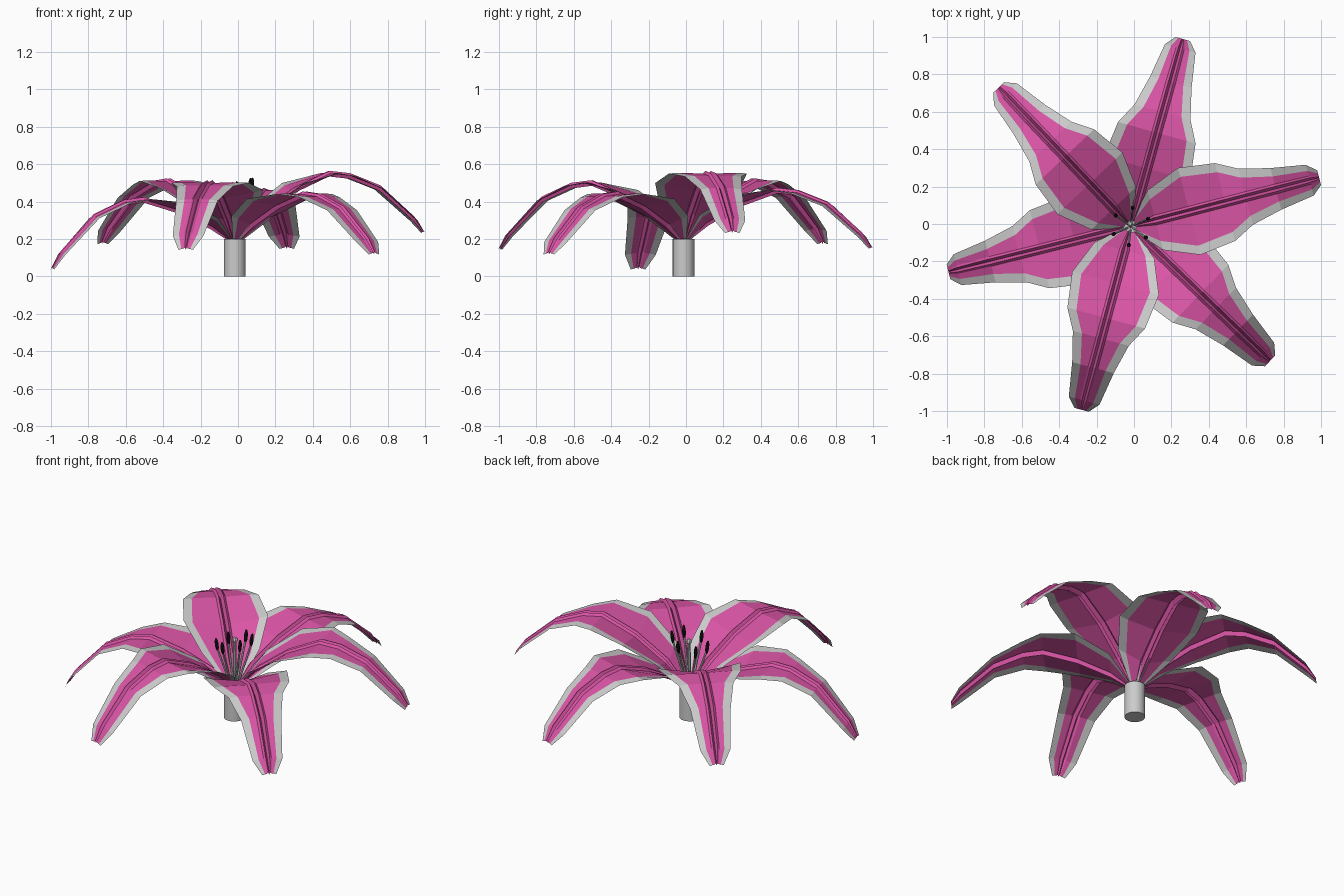
import bpy, bmesh, math
from mathutils import Vector

if "Cube" in bpy.data.objects:
    bpy.data.objects.remove(bpy.data.objects["Cube"])

CX, CY = -0.017, -0.013


def material(name, rgb):
    m = bpy.data.materials.new(name)
    m.diffuse_color = (*rgb, 1)
    m.use_nodes = True
    m.node_tree.nodes["Principled BSDF"].inputs["Base Color"].default_value = m.diffuse_color
    return m


pink = material("petal_pink", (0.70, 0.09, 0.38))
black = material("anther_dark", (0.012, 0.008, 0.01))
grey = material("edge_grey", (0.8, 0.8, 0.8))

# Petal stations: distance, half width, rise, drop, edge lift
STATIONS = [(0.0, 0.015, 0.0, 0, 0.0), (0.13, 0.165, 0.40, 0, 0.045),
            (0.31, 0.24, 0.76, 0, 0.04), (0.50, 0.215, 1.0, 0, 0.0),
            (0.61, 0.155, 1.0, 0.04, -0.005), (0.77, 0.115, 1.0, 0.25, -0.008),
            (0.95, 0.085, 1.0, 0.78, -0.01), (1.0, 0.04, 1.0, 1.0, -0.008)]


def petal(name, angle, length, apex, tip):
    """Arching petal with grooved midrib, pink blade and grey margins."""
    a = math.radians(angle)
    out, side = Vector((math.cos(a), math.sin(a), 0)), Vector((-math.sin(a), math.cos(a), 0))
    bm = bmesh.new()
    rows = []
    for d, w, rise, drop, lift in STATIONS:
        z = 0.17 + (apex - 0.17) * rise - (apex - tip) * drop
        k = min(1, w / 0.1)
        inner = max(w - 0.05, w * 0.6)
        half = [(w, lift), (inner, lift * 0.6 + 0.003 * k), (0.036 * k * 0.6 + 0.005 * k, 0.0),
                (0.014 * k, 0.014 * k)]
        section = [(-x, h) for x, h in half] + [(0, -0.016 * k)] + half[::-1]
        # pull margins back at the tip for a blunt rounded end
        rows.append([bm.verts.new(Vector((CX, CY, z + h)) + out * d * length + side * x)
                     for x, h in section])
    for r0, r1 in zip(rows, rows[1:]):
        for i in range(len(r0) - 1):
            f = bm.faces.new((r0[i + 1], r0[i], r1[i], r1[i + 1]))
            f.material_index = 1 if i in (0, len(r0) - 2) else 0
    bmesh.ops.recalc_face_normals(bm, faces=bm.faces)
    if sum(f.normal.z for f in bm.faces) < 0:
        bmesh.ops.reverse_faces(bm, faces=bm.faces)
    me = bpy.data.meshes.new(name)
    bm.to_mesh(me)
    bm.free()
    me.materials.append(pink)
    me.materials.append(grey)
    ob = bpy.data.objects.new(name, me)
    bpy.context.collection.objects.link(ob)


# Upper whorl
petal("upper_petal_right", 14.5, 1.04, 0.55, 0.24)
petal("upper_petal_back_left", 133.5, 1.025, 0.51, 0.18)
petal("upper_petal_front", 255, 1.015, 0.50, 0.15)
# Lower whorl
petal("lower_petal_back", 74.5, 1.04, 0.46, 0.155)
petal("lower_petal_left", 194, 1.005, 0.41, 0.045)
petal("lower_petal_front_right", 316, 1.035, 0.44, 0.125)


def rod(name, p, q, r, sides=8):
    p, q = Vector(p), Vector(q)
    bpy.ops.mesh.primitive_cylinder_add(vertices=sides, radius=r, depth=(q - p).length,
                                        location=(p + q) / 2)
    ob = bpy.context.object
    ob.name = name
    ob.rotation_euler = (q - p).to_track_quat('Z', 'Y').to_euler()
    bpy.ops.object.shade_smooth_by_angle()


def ball(name, loc, scale, mat=None, rot=(0, 0, 0)):
    bpy.ops.mesh.primitive_uv_sphere_add(segments=8, ring_count=6, radius=1, location=loc, rotation=rot)
    ob = bpy.context.object
    ob.name = name
    ob.scale = scale
    if mat:
        ob.data.materials.append(mat)
    bpy.ops.object.shade_smooth_by_angle()


# Stem and pistil
rod("stem", (CX, CY, 0), (CX, CY, 0.2), 0.058, 24)
rod("pistil", (CX, CY, 0.17), (-0.02, 0.0, 0.47), 0.010)
ball("stigma", (-0.02, 0.0, 0.475), (0.017, 0.017, 0.017))

# Stamens: filament plus dark anther
for i in range(6):
    a = math.radians(24 + 60 * i)
    c, s = math.cos(a), math.sin(a)
    top = (CX + 0.1 * c, CY + 0.1 * s, 0.45 + 0.025 * c)
    rod(f"filament_{i + 1}", (CX + 0.01 * c, CY + 0.01 * s, 0.17), top, 0.006, 6)
    ball(f"anther_{i + 1}", (top[0], top[1], top[2] + 0.015), (0.011, 0.011, 0.042), black,
         (0, 0.12, a))
